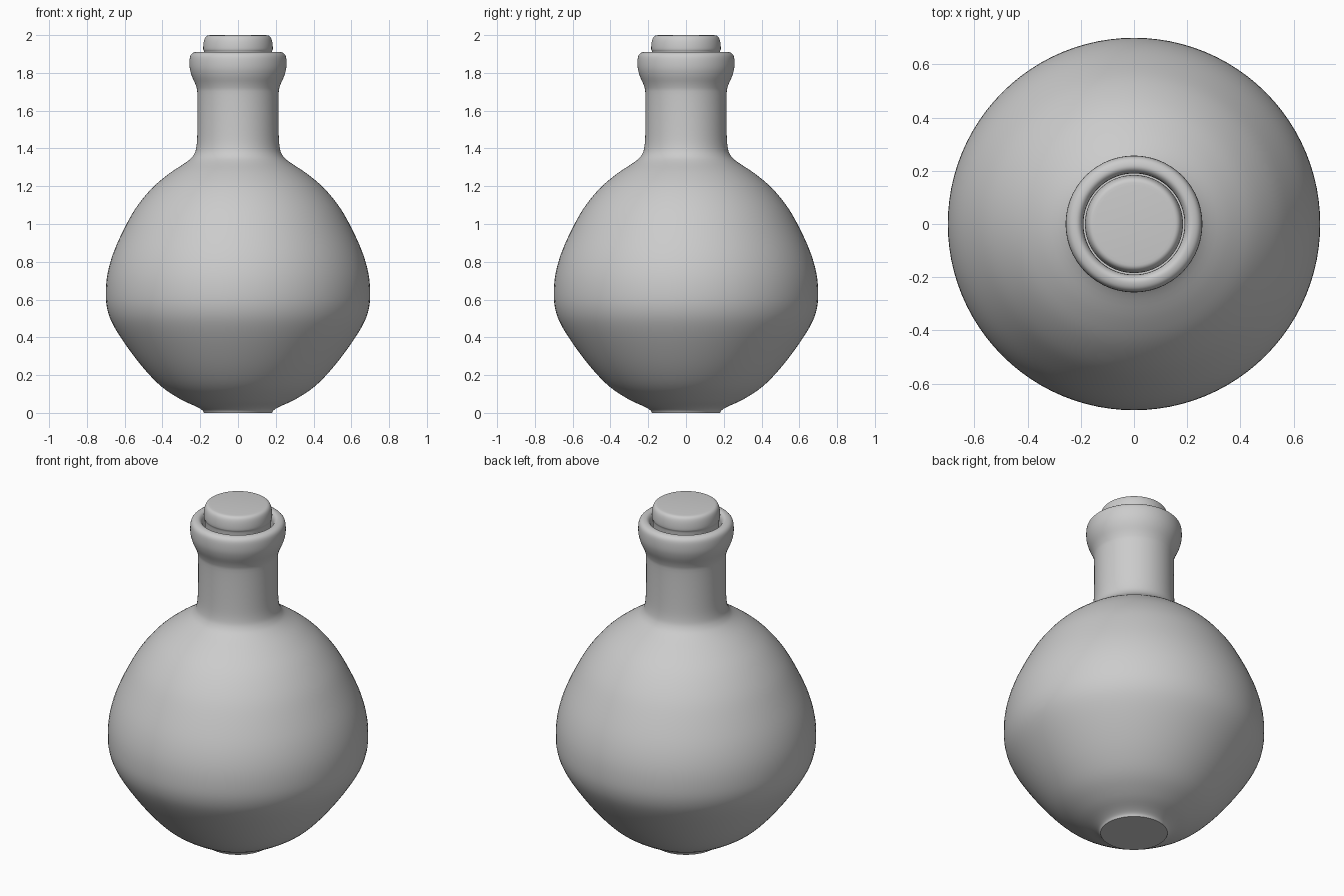
import bpy
import bmesh
from math import tau
from mathutils import Matrix, Vector

cube = bpy.data.objects.get("Cube")
if cube:
    bpy.data.objects.remove(cube, do_unlink=True)

grey = bpy.data.materials.new("plain_grey")
grey.use_nodes = True
grey.diffuse_color = (0.6, 0.6, 0.6, 1)
grey.node_tree.nodes["Principled BSDF"].inputs["Base Color"].default_value = (0.6, 0.6, 0.6, 1)


def smooth_curve(points, steps=4):
    """Pass a smooth curve through (radius, height) points."""
    p = [Vector(q) for q in points]
    p = [p[0] * 2 - p[1]] + p + [p[-1] * 2 - p[-2]]
    out = []
    for a, b, c, d in zip(p, p[1:], p[2:], p[3:]):
        for i in range(steps):
            t = i / steps
            out.append(b + ((c - a) * t + (a * 2 - b * 5 + c * 4 - d) * t * t
                            + (b * 3 - a - c * 3 + d) * t ** 3) / 2)
    return out + [p[-2]]


def lathe(name, profile, sides=96):
    """Turn a profile around the z axis; it starts and ends on the axis."""
    bm = bmesh.new()
    rings = []
    for r, z in profile:
        if r < 1e-5:
            rings.append([bm.verts.new((0, 0, z))] * sides)
        else:
            rings.append([bm.verts.new(Matrix.Rotation(tau * i / sides, 3, "Z") @ Vector((r, 0, z)))
                          for i in range(sides)])
    for low, high in zip(rings, rings[1:]):
        for i in range(sides):
            j = (i + 1) % sides
            corners = dict.fromkeys((low[i], low[j], high[j], high[i]))
            bm.faces.new(list(corners))
    bmesh.ops.recalc_face_normals(bm, faces=bm.faces)
    mesh = bpy.data.meshes.new(name)
    bm.to_mesh(mesh)
    bm.free()
    mesh.materials.append(grey)
    obj = bpy.data.objects.new(name, mesh)
    bpy.context.collection.objects.link(obj)
    bpy.ops.object.select_all(action="DESELECT")
    obj.select_set(True)
    bpy.context.view_layer.objects.active = obj
    bpy.ops.object.shade_smooth_by_angle(angle=0.6)
    return obj


# Round body, neck and rolled lip, with the neck's inner wall
outer = smooth_curve([
    (0.18, 0), (0.19, 0.015), (0.22, 0.033), (0.3, 0.07), (0.4, 0.135), (0.49, 0.225),
    (0.58, 0.34), (0.655, 0.455), (0.69, 0.54), (0.7, 0.63), (0.69, 0.74), (0.655, 0.86),
    (0.59, 1.0), (0.53, 1.1), (0.45, 1.195), (0.36, 1.27), (0.27, 1.33), (0.235, 1.365),
    (0.22, 1.41), (0.215, 1.5), (0.215, 1.68), (0.222, 1.73), (0.245, 1.785),
    (0.256, 1.83), (0.255, 1.88), (0.243, 1.903), (0.22, 1.911), (0.203, 1.905),
    (0.192, 1.885), (0.19, 1.85)])
lathe("flask_body", [(0, 0)] + outer + [(0.19, 1.5), (0, 1.5)])

# Stopper with a rounded top edge
side = smooth_curve([(0.176, 1.6), (0.178, 1.88), (0.184, 1.925), (0.182, 1.96),
                     (0.175, 1.985), (0.163, 1.997), (0.145, 2.0)])
lathe("stopper", [(0, 1.6)] + side + [(0, 2.0)])
